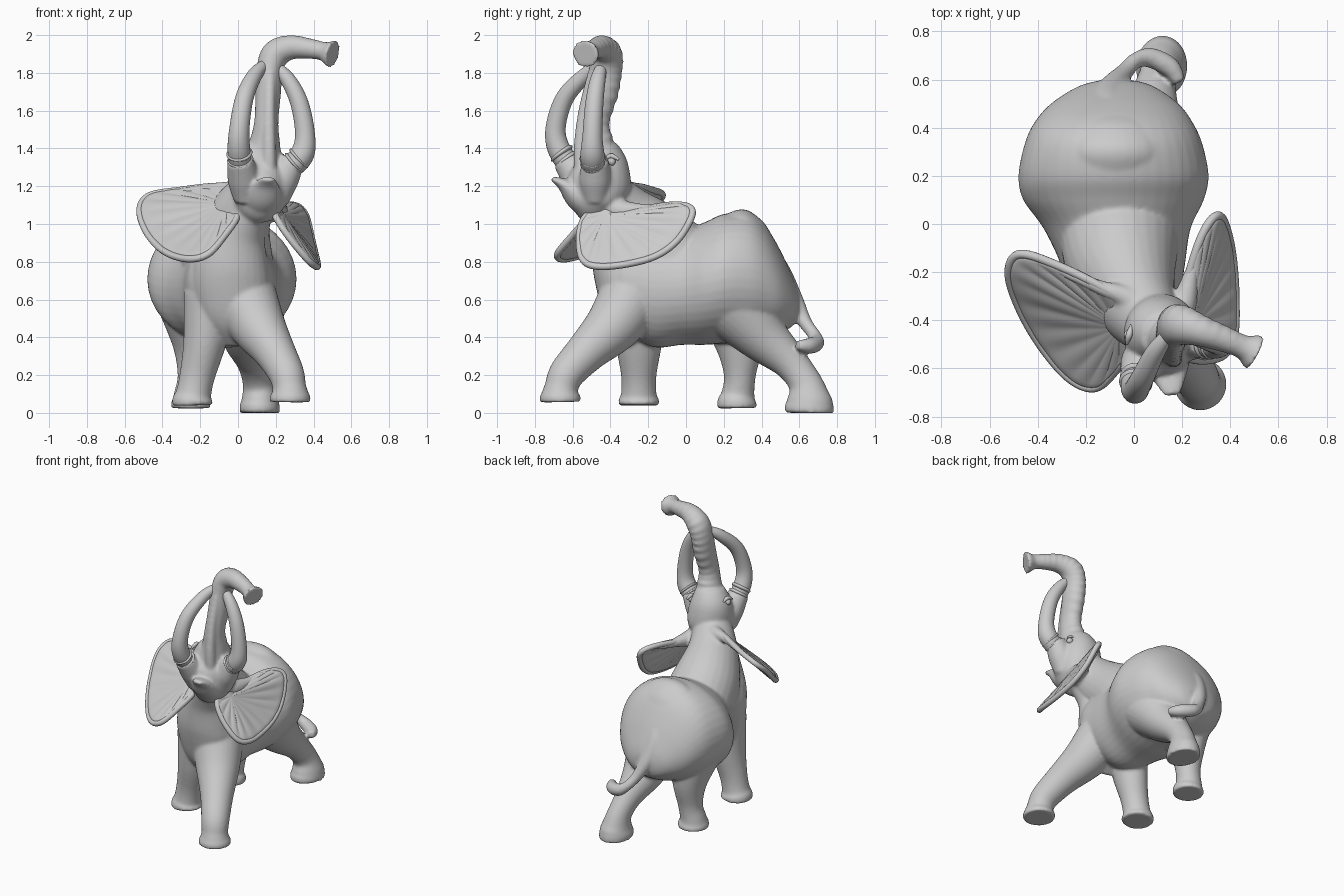
import bpy, bmesh, math
from mathutils import Vector


def spline(pts, sub, closed=False):
    """Smooth (Catmull-Rom) resampling of points of any dimension."""
    n, out = len(pts), []
    get = (lambda i: pts[i % n]) if closed else (lambda i: pts[max(0, min(n - 1, i))])
    for i in range(n if closed else n - 1):
        a, b, c, d = (get(i + k) for k in (-1, 0, 1, 2))
        for s in range(sub):
            t = s / sub
            out.append([0.5 * (2 * q + (r - p) * t + (2 * p - 5 * q + 4 * r - w) * t * t
                               + (3 * q - p - 3 * r + w) * t ** 3)
                        for p, q, r, w in zip(a, b, c, d)])
    if not closed:
        out.append(list(pts[-1]))
    return out


def loft(bm, pts, ripple=0.0, sub=6, sides=28, upright=False):
    """Elliptical tube through points (x, y, z, side radius, depth radius)."""
    path = spline([p if len(p) == 5 else (*p, p[3]) for p in pts], sub)
    pos = [Vector(p[:3]) for p in path]
    u, rings = Vector((1, 0, 0)), []
    for i, p in enumerate(path):
        t = (pos[min(i + 1, len(pos) - 1)] - pos[max(i - 1, 0)]).normalized()
        if upright:
            v = Vector((0, 0, 1))
        else:
            u = (u - t * u.dot(t)).normalized()
            v = t.cross(u)
        ring = []
        for k in range(sides):
            a = 2 * math.pi * k / sides
            f = 1 + ripple * max(0, math.sin(a)) * math.sin(i * math.pi / 2)
            ring.append(bm.verts.new(pos[i] + f * (u * p[3] * math.cos(a) + v * p[4] * math.sin(a))))
        rings.append(ring)
    for r0, r1 in zip(rings, rings[1:]):
        for k in range(sides):
            j = (k + 1) % sides
            bm.faces.new((r0[k], r0[j], r1[j], r1[k]))
    bm.faces.new(rings[0][::-1])
    bm.faces.new(rings[-1])


def finish(bm, name):
    bmesh.ops.recalc_face_normals(bm, faces=bm.faces)
    for f in bm.faces:
        f.smooth = True
    me = bpy.data.meshes.new(name)
    bm.to_mesh(me)
    bm.free()
    ob = bpy.data.objects.new(name, me)
    bpy.context.collection.objects.link(ob)
    return ob


# Body: overlapping volumes fused into one skin
bm = bmesh.new()
# torso, rump to chest
loft(bm, [(-.07, .595, .57, .08, .06), (-.075, .57, .585, .16, .12), (-.08, .5, .64, .265, .22),
          (-.085, .42, .69, .33, .3), (-.085, .33, .712, .37, .343), (-.085, .2, .71, .395, .343),
          (-.085, .1, .685, .375, .325), (-.07, -.02, .665, .305, .305), (-.045, -.18, .66, .255, .31),
          (-.04, -.34, .7, .22, .25), (-.035, -.43, .74, .13, .16)], upright=True, sides=40)
# crest of the rump
loft(bm, [(-.08, .1, .88, .12, .1), (-.08, .23, .92, .2, .14), (-.08, .32, .93, .21, .145),
          (-.08, .41, .88, .18, .13), (-.08, .46, .82, .14, .11)], upright=True)
# flat chest below the throat
loft(bm, [(.0, -.24, .4, .12, .1), (-.02, -.3, .52, .18, .13), (-.035, -.325, .65, .205, .145),
          (-.035, -.34, .78, .2, .155), (.0, -.38, .95, .15, .13), (.08, -.45, 1.1, .1)])
# neck
loft(bm, [(-.06, -.03, .74, .25), (-.05, -.17, .89, .23), (.01, -.33, 1.04, .17, .18), (.1, -.45, 1.2, .12)])
# head
loft(bm, [(.13, -.46, 1.02, .07), (.12, -.47, 1.09, .135, .13), (.115, -.46, 1.2, .155, .17),
          (.11, -.45, 1.31, .145, .145), (.13, -.465, 1.41, .1, .1)])
# jaw and lip
loft(bm, [(.12, -.48, 1.12, .12), (.135, -.57, 1.15, .1, .08), (.15, -.65, 1.21, .065, .035),
          (.16, -.71, 1.24, .035, .012)])
# cheek sockets of the tusks
for x, y, ox, oy in ((.04, -.54, -.03, -.1), (.21, -.48, .08, 0)):
    loft(bm, [(x, y, 1.12, .06), (x + ox * .3, y + oy * .3, 1.23, .085), (x + ox, y + oy, 1.34, .068)])
# ear roots
loft(bm, [(.1, -.4, 1.17, .08), (-.02, -.31, 1.18, .05), (-.15, -.26, 1.185, .03), (-.32, -.185, 1.165, .022)])
loft(bm, [(.12, -.42, 1.1, .09), (.2, -.34, 1.07, .06), (.24, -.2, 1.075, .03), (.28, -.07, 1.085, .022)])
# trunk with ridged back
loft(bm, [(.12, -.46, 1.3, .12), (.14, -.475, 1.42, .085, .095), (.15, -.485, 1.54, .064, .08),
          (.16, -.445, 1.7, .068, .088), (.168, -.425, 1.82, .07, .088), (.2, -.42, 1.9, .075, .083),
          (.28, -.445, 1.935, .065), (.38, -.48, 1.928, .054), (.45, -.51, 1.915, .05),
          (.483, -.525, 1.905, .065, .07), (.503, -.535, 1.9, .078)], ripple=.05, sub=10)
# ridge along the front of the trunk
loft(bm, [(.165, -.55, 1.22, .04), (.165, -.56, 1.4, .035), (.165, -.54, 1.6, .03), (.17, -.49, 1.8, .03)])
# front legs
loft(bm, [(.02, -.27, .64, .18), (.1, -.38, .47, .15, .15), (.19, -.52, .33, .112), (.255, -.63, .21, .095),
          (.272, -.66, .13, .09), (.275, -.665, .085, .108), (.275, -.665, .058, .108)])
loft(bm, [(-.14, -.25, .62, .15), (-.175, -.25, .38, .115, .125), (-.215, -.25, .2, .094), (-.235, -.25, .1, .094),
          (-.24, -.25, .07, .108), (-.24, -.25, .04, .108)])
# hind legs
loft(bm, [(-.25, .23, .6, .19), (-.23, .28, .37, .12, .13), (-.235, .285, .2, .085), (-.25, .275, .1, .088),
          (-.25, .27, .06, .104), (-.25, .27, .025, .104)])
loft(bm, [(.06, .25, .58, .2), (.06, .4, .41, .15, .14), (.085, .55, .27, .092, .095), (.105, .63, .16, .08, .09),
          (.115, .65, .07, .098, .12), (.115, .652, .035, .106, .13), (.115, .652, 0, .106, .13)])
# tail wrapping onto the far hind leg
loft(bm, [(-.09, .38, .86, .09), (-.11, .48, .73, .08), (-.09, .565, .6, .055), (-.04, .63, .48, .037),
          (.01, .68, .41, .034), (.07, .69, .37, .042), (.15, .65, .355, .042), (.19, .59, .36, .025)])
body = finish(bm, "body")
rm = body.modifiers.new("fuse", 'REMESH')
rm.mode, rm.voxel_size, rm.use_smooth_shade = 'VOXEL', .01, True
sm = body.modifiers.new("soften", 'SMOOTH')
sm.factor, sm.iterations = .5, 8

# Tusks curving up to meet the trunk
TUSKS = {
    "left_tusk": [(.02, -.59, 1.28, .06), (.005, -.67, 1.39, .06), (.008, -.69, 1.51, .053),
                  (.035, -.64, 1.67, .048), (.09, -.53, 1.79, .04), (.15, -.45, 1.85, .025)],
    "right_tusk": [(.25, -.485, 1.28, .06), (.335, -.495, 1.36, .064), (.355, -.495, 1.47, .053),
                   (.325, -.485, 1.64, .048), (.26, -.465, 1.77, .04), (.18, -.44, 1.85, .025)]}
for name, pts in TUSKS.items():
    bm = bmesh.new()
    loft(bm, pts)
    # wrinkled collar rings at the root
    for k in range(3):
        t = .25 + .3 * k
        c = [a + (b - a) * t for a, b in zip(pts[0], pts[1])]
        d = [(b - a) * .09 for a, b in zip(pts[0], pts[1])]
        loft(bm, [(c[0] + d[0] * s, c[1] + d[1] * s, c[2] + d[2] * s, r)
                  for s, r in ((-1, .058), (0, .07), (1, .058))], sub=3)
    finish(bm, name)

# Ears: ribbed sheets fanning out from the head, with a rounded rim
EARS = {
    "left_ear": [(.02, -.36, 1.19), (-.12, -.27, 1.2), (-.3, -.18, 1.18), (-.47, -.125, 1.15), (-.52, -.2, 1.07),
                 (-.48, -.34, .95), (-.39, -.5, .855), (-.27, -.64, .815), (-.16, -.68, .84),
                 (-.07, -.6, .94), (.0, -.5, 1.05)],
    "right_ear": [(.2, -.42, 1.09), (.22, -.25, 1.08), (.27, -.08, 1.1), (.32, .015, 1.09), (.36, .03, 1.04),
                  (.39, -.04, .92), (.41, -.15, .835), (.42, -.3, .79), (.415, -.46, .775),
                  (.37, -.545, .81), (.27, -.565, .93), (.2, -.53, 1.04)]}
for name, pts in EARS.items():
    edge = [Vector(p) for p in spline(pts, 8, closed=True)]
    n, mid = len(edge), sum((Vector(p) for p in pts), Vector()) / len(pts)
    root = mid.lerp((Vector(pts[0]) + Vector(pts[-1])) / 2, .75)
    normal = sum(((edge[i] - root).cross(edge[(i + 1) % n] - root) for i in range(n)), Vector()).normalized()
    bm = bmesh.new()
    hub, rings = bm.verts.new(root), []
    for r in range(1, 11):
        f = r / 10
        rings.append([bm.verts.new(root.lerp(e, f) + normal * .003 * math.sin(i * 1.1) * math.sin(math.pi * f ** 2))
                      for i, e in enumerate(edge)])
    for i in range(n):
        j = (i + 1) % n
        bm.faces.new((hub, rings[0][i], rings[0][j]))
        for a, b in zip(rings, rings[1:]):
            bm.faces.new((a[i], b[i], b[j], a[j]))
    ear = finish(bm, name)
    so = ear.modifiers.new("thickness", 'SOLIDIFY')
    so.thickness, so.offset = .036, 0
    ss = ear.modifiers.new("round", 'SUBSURF')
    ss.levels = ss.render_levels = 1
    # rolled rim
    bm = bmesh.new()
    loft(bm, [(*e, .0185) for e in edge[::2]] + [(*edge[0], .0185)], sub=2, sides=12)
    finish(bm, name + "_rim")

# Eyes under heavy lids
for name, c in (("left_eye", (-.02, -.46, 1.35)), ("right_eye", (.232, -.395, 1.33))):
    bm = bmesh.new()
    bmesh.ops.create_uvsphere(bm, u_segments=20, v_segments=12, radius=.022)
    bmesh.ops.translate(bm, verts=bm.verts, vec=c)
    loft(bm, [(c[0] - .01, c[1] - .04, c[2] + .01, .006), (c[0], c[1], c[2] + .03, .014),
              (c[0] + .01, c[1] + .04, c[2] + .01, .006)], sides=12)
    finish(bm, name)
